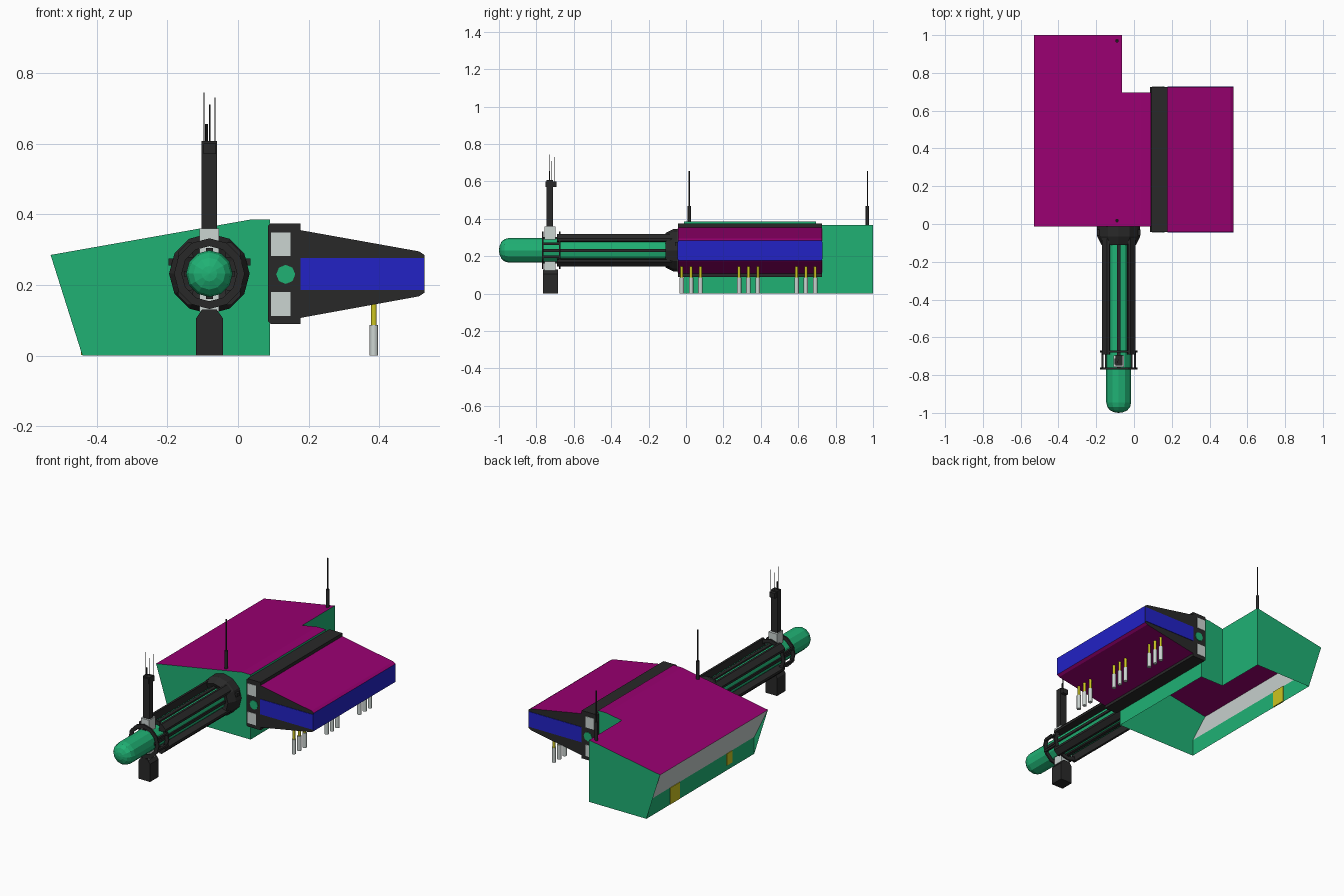
import bpy, bmesh, math
from mathutils import Vector

cube = bpy.data.objects.get("Cube")
if cube:
    bpy.data.objects.remove(cube, do_unlink=True)


def material(name, rgb):
    m = bpy.data.materials.new(name)
    m.use_nodes = True
    m.diffuse_color = (*rgb, 1)
    m.node_tree.nodes["Principled BSDF"].inputs["Base Color"].default_value = (*rgb, 1)
    return m


GREEN = material("green", (0.014, 0.44, 0.175))
MAGENTA = material("magenta", (0.32, 0.0, 0.165))
BLUE = material("blue", (0.016, 0.016, 0.56))
DARK = material("charcoal", (0.022, 0.022, 0.022))
GREY = material("light_grey", (0.6, 0.66, 0.64))
GOLD = material("gold", (0.6, 0.55, 0.015))


def finish(name, bm, *mats):
    mesh = bpy.data.meshes.new(name)
    bm.to_mesh(mesh)
    bm.free()
    for m in mats:
        mesh.materials.append(m)
    ob = bpy.data.objects.new(name, mesh)
    bpy.context.collection.objects.link(ob)
    return ob


def prism(name, profile, y0, y1, *mats):
    """Extrude an (x, z) outline along y."""
    bm = bmesh.new()
    face = bm.faces.new([bm.verts.new((x, y0, z)) for x, z in profile])
    out = bmesh.ops.extrude_face_region(bm, geom=[face])
    moved = [v for v in out["geom"] if isinstance(v, bmesh.types.BMVert)]
    bmesh.ops.translate(bm, verts=moved, vec=(0, y1 - y0, 0))
    bmesh.ops.recalc_face_normals(bm, faces=bm.faces)
    return finish(name, bm, *mats)


def box(name, x, y, z, mat):
    return prism(name, [(x[0], z[0]), (x[1], z[0]), (x[1], z[1]), (x[0], z[1])], *y, mat)


def lathe(name, profile, mat, sides=12, at=(0, 0, 0), axis="y"):
    """Spin a (radius, height) outline around the y or z axis."""
    bm = bmesh.new()
    up = Vector((0, 1, 0)) if axis == "y" else Vector((0, 0, 1))
    pts = [bm.verts.new(Vector(at) + Vector((r, 0, 0)) + up * h) for r, h in profile]
    edges = [bm.edges.new(p) for p in zip(pts, pts[1:])]
    bmesh.ops.spin(bm, geom=pts + edges, cent=at, axis=up, angle=math.tau, steps=sides)
    bmesh.ops.remove_doubles(bm, verts=bm.verts, dist=0.0005)
    bmesh.ops.recalc_face_normals(bm, faces=bm.faces)
    return finish(name, bm, mat)


def rod(name, x, y, z0, z1, r, mat, sides=16):
    return lathe(name, [(0, z0), (r, z0), (r, z1), (0, z1)], mat, sides, (x, y, 0), "z")


# Hull: thin shell, open underneath, with a step at the rear
LEFT, FOOT, STEP, RIDGE, RIGHT = -0.53, -0.44, -0.064, 0.035, 0.091
FRONT, MID, REAR = -0.012, 0.695, 1.0
LOW, TOP, LIP = 0.285, 0.385, 0.1


def roof_z(x):
    return LOW + (TOP - LOW) * min(1, (x - LEFT) / (RIDGE - LEFT))


SHOULDER = roof_z(STEP)


def wall(y, outline):
    return [(x, y, z) for x, z in outline]


def side(x, y0, y1, z0, z1):
    return [(x, y0, z0), (x, y1, z0), (x, y1, z1), (x, y0, z1)]


roof = [(LEFT, FRONT), (RIDGE, FRONT), (RIDGE, MID), (STEP, MID), (STEP, REAR), (LEFT, REAR)]
ridge = [(RIDGE, FRONT), (RIGHT, FRONT), (RIGHT, MID), (RIDGE, MID)]
shell = [
    (wall(FRONT, [(FOOT, 0), (RIGHT, 0), (RIGHT, TOP), (RIDGE, TOP), (LEFT, LOW)]), 0),
    (wall(REAR, [(FOOT, 0), (STEP, 0), (STEP, SHOULDER), (LEFT, LOW)]), 0),
    (wall(MID, [(STEP, 0), (RIGHT, 0), (RIGHT, TOP), (RIDGE, TOP), (STEP, SHOULDER)]), 0),
    (side(STEP, MID, REAR, 0, SHOULDER), 0),
    (side(RIGHT, FRONT, MID, 0, TOP), 0),
    (side(FOOT, FRONT, REAR, 0, LIP), 0),
    ([(x, y, roof_z(x)) for x, y in roof], 1),
    ([(x, y, TOP) for x, y in ridge], 1),
    ([(FOOT, FRONT, LIP), (FOOT, REAR, LIP), (LEFT, REAR, LOW), (LEFT, FRONT, LOW)], 2),
]
bm = bmesh.new()
for pts, index in shell:
    bm.faces.new([bm.verts.new(p) for p in pts]).material_index = index
bmesh.ops.remove_doubles(bm, verts=bm.verts, dist=0.0001)
bmesh.ops.recalc_face_normals(bm, faces=bm.faces)
finish("hull", bm, GREEN, MAGENTA, GREY)

# Gold latches on the lower side strip
box("rear_latch", (FOOT - 0.004, FOOT + 0.004), (0.69, 0.78), (0.002, LIP), GOLD)
box("front_latch", (FOOT - 0.004, FOOT - 0.001), (0.2, 0.25), (0.03, LIP), GOLD)

# Wing root frame, chamfered lengthwise, with windows and a port at both ends
W0, W1 = -0.042, 0.726
prism("wing_root", [(0.092, 0.09), (0.177, 0.09), (0.177, 0.374), (0.092, 0.374),
                    (0.085, 0.367), (0.085, 0.097)], W0, W1, DARK)
for tag, y in (("front", W0), ("rear", W1)):
    plate = (y - 0.003, y + 0.003)
    for level, z in (("upper", (0.282, 0.348)), ("lower", (0.112, 0.18))):
        box(f"{tag}_{level}_window", (0.094, 0.149), plate, z, GREY)
    lathe(f"{tag}_port", [(0, -0.003), (0.027, -0.003), (0.027, 0.003), (0, 0.003)],
          GREEN, 8, (0.135, y, 0.23))
    box(f"{tag}_wing_band", (0.177, 0.526), plate, (0.186, 0.276), BLUE)

# Wing: tapered slab, magenta skins, dark ends, blue tip
wing = prism("wing", [(0.177, 0.355), (0.512, 0.295), (0.527, 0.285), (0.527, 0.178),
                      (0.512, 0.168), (0.177, 0.107)], W0, W1, MAGENTA, DARK, BLUE)
for f in wing.data.polygons:
    if abs(f.normal.y) > 0.9:
        f.material_index = 1
    elif f.normal.x > 0.9:
        f.material_index = 2

# Pods hanging in three groups of three
for group in range(3):
    for i in range(3):
        y = -0.023 + 0.307 * group + 0.05 * i
        rod(f"pod_{group}_{i}", 0.384, y, 0, 0.087, 0.012, GREY)
        rod(f"pod_stem_{group}_{i}", 0.384, y, 0.087, 0.15, 0.008, GOLD)

# Boom: faceted core, four corner longerons, thin rails, cage bars and rings
CX, CZ, JOIN = -0.081, 0.232, FRONT - 0.002
axis = (CX, 0, CZ)
lathe("boom_core", [(0.066, JOIN), (0.066, -0.945), (0.06, -0.97), (0.045, -0.987),
                    (0.022, -0.997), (0, -1)], GREEN, 12, axis)
corner = [(0.045, 0.045), (0.049, 0.088), (0.062, 0.088), (0.088, 0.062), (0.088, 0.049)]
for sx in (-1, 1):
    bar_x = sorted((CX + sx * 0.08, CX + sx * 0.092))
    for sz in (-1, 1):
        prism(f"longeron_{sx}_{sz}", [(CX + sx * x, CZ + sz * z) for x, z in corner],
              -0.69, JOIN, DARK)
        bar_z = CZ + sz * 0.035
        box(f"cage_bar_{sx}_{sz}", bar_x, (-0.77, -0.67), (bar_z - 0.006, bar_z + 0.006), DARK)
    side_x = sorted((CX + sx * 0.055, CX + sx * 0.072))
    side_z = sorted((CZ + sx * 0.055, CZ + sx * 0.072))
    box(f"side_rail_{sx}", side_x, (-0.765, JOIN), (CZ - 0.008, CZ + 0.008), DARK)
    box(f"spine_rail_{sx}", (CX - 0.01, CX + 0.01), (-0.765, JOIN), side_z, DARK)
    lug_x = sorted((CX + sx * 0.1, CX + sx * 0.116))
    box(f"collar_lug_{sx}", lug_x, (-0.06, -0.03), (0.255, 0.275), DARK)
for i, y in enumerate((-0.77, -0.679)):
    lathe(f"clamp_ring_{i}", [(0.078, y), (0.1, y), (0.1, y + 0.009), (0.078, y + 0.009), (0.078, y)],
          DARK, 12, axis)
lathe("boom_collar", [(0.066, -0.1), (0.092, -0.11), (0.114, -0.065), (0.114, JOIN), (0.066, JOIN)],
      DARK, 12, axis)

# Mast and leg at the front clamp
box("mast_collar", (-0.109, -0.054), (-0.757, -0.697), (0.285, 0.36), GREY)
box("leg_collar", (-0.109, -0.054), (-0.757, -0.697), (0.125, 0.19), GREY)
box("mast", (-0.103, -0.06), (-0.745, -0.712), (0.36, 0.607), DARK)
box("mast_head", (-0.098, -0.062), (-0.75, -0.693), (0.57, 0.6), DARK)
for i, (x, y, top) in enumerate([(-0.096, -0.732, 0.745), (-0.08, -0.72, 0.71), (-0.065, -0.702, 0.73)]):
    rod(f"mast_whip_{i}", x, y, 0.58, top, 0.0018, DARK, 6)
rod("mast_stub", -0.088, -0.73, 0.6, 0.655, 0.0035, DARK, 6)
prism("leg", [(-0.119, 0), (-0.042, 0), (-0.042, 0.105), (-0.06, 0.13), (-0.102, 0.13), (-0.119, 0.105)],
      -0.765, -0.685, DARK)

# Roof antennas
for tag, y in (("front", 0.018), ("rear", 0.97)):
    rod(f"{tag}_antenna_base", -0.09, y, 0.355, 0.47, 0.009, DARK)
    rod(f"{tag}_antenna_whip", -0.09, y, 0.47, 0.655, 0.004, DARK, 6)
